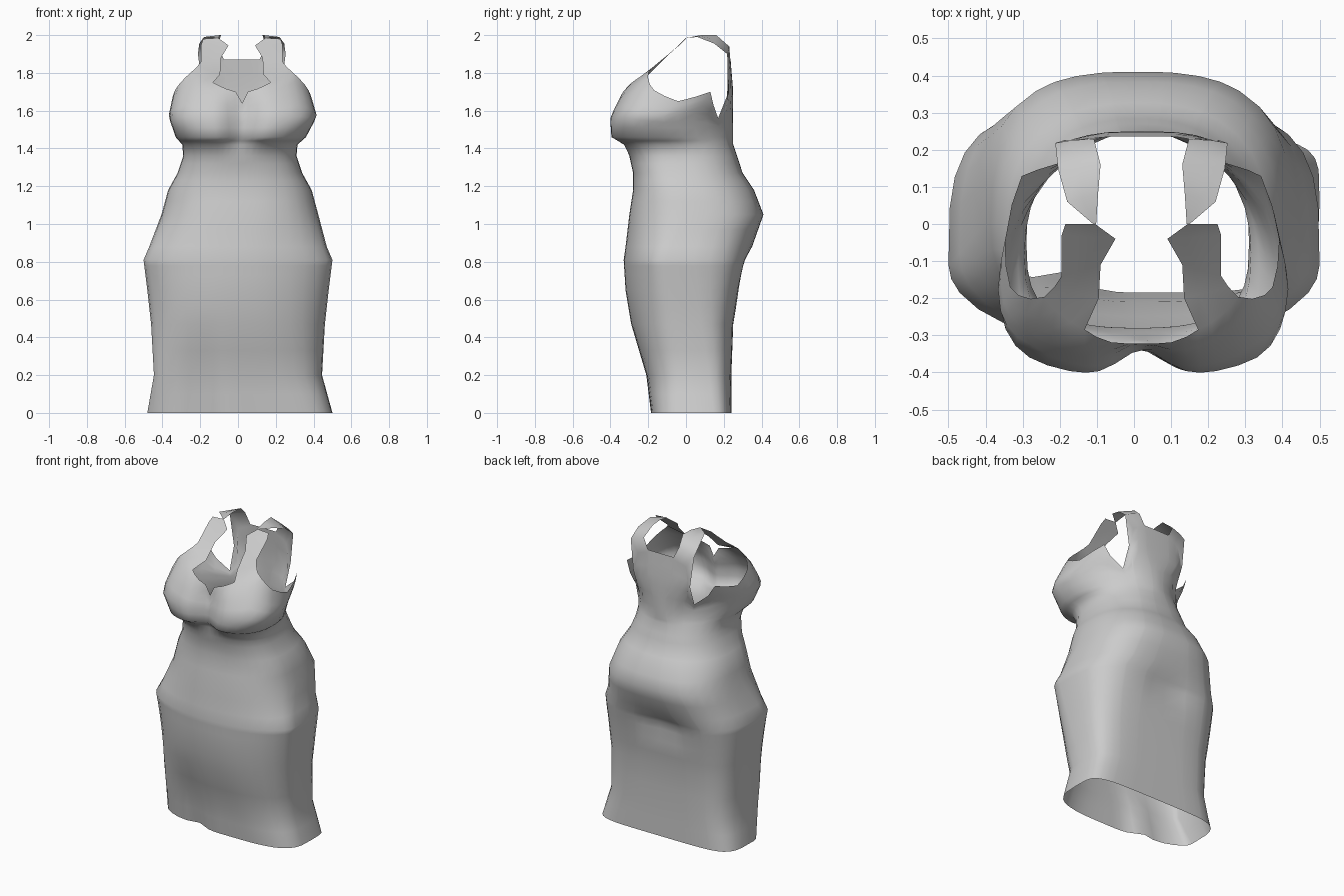
import bpy, math
from mathutils import Vector

# Ring table: z, centre x, half width, front y, back y, widest y, front power, back power
RINGS = [
    (0.00, 0.01, 0.490, -0.185, 0.24, 0.06, 3.8, 5.0),
    (0.20, 0.00, 0.445, -0.21, 0.24, 0.03, 2.9, 4.5),
    (0.47, 0.00, 0.460, -0.29, 0.25, -0.04, 2.3, 4.2),
    (0.65, 0.00, 0.480, -0.32, 0.28, -0.08, 2.1, 4.0),
    (0.81, 0.00, 0.500, -0.33, 0.32, -0.11, 2.0, 3.6),
    (0.88, 0.00, 0.470, -0.32, 0.35, -0.08, 2.1, 3.2),
    (1.05, 0.01, 0.415, -0.30, 0.41, 0.00, 2.4, 2.8),
    (1.18, 0.01, 0.380, -0.28, 0.36, 0.00, 2.5, 2.5),
    (1.27, 0.01, 0.330, -0.28, 0.30, -0.02, 2.7, 2.4),
    (1.36, 0.01, 0.300, -0.30, 0.27, -0.05, 2.8, 2.4),
    (1.42, 0.01, 0.305, -0.34, 0.25, -0.08, 2.7, 2.2),
    (1.46, 0.015, 0.345, -0.41, 0.25, -0.14, 2.6, 1.9),
    (1.57, 0.025, 0.393, -0.41, 0.25, -0.18, 2.8, 1.8),
    (1.70, 0.02, 0.360, -0.34, 0.25, -0.10, 3.0, 3.0),
    (1.82, 0.02, 0.315, -0.22, 0.24, -0.04, 3.5, 3.0),
    (1.95, 0.02, 0.490, -0.15, 0.23, -0.03, 3.5, 3.0),
]
# Top edge: angle (front -90, back 90) and height: neckline, armhole, back
EDGE = [(-90, 1.64), (-88.5, 1.70), (-74, 1.75), (-45, 1.81), (-20, 1.74), (9, 1.65),
        (32, 1.70), (56, 1.56), (64, 1.70), (66, 1.90), (82, 1.94), (83, 1.87), (90, 1.87)]
HALF = [-90, -88.5, -84, -79, -74, -67, -56, -45, -33, -20, -10, 0, 9, 20, 32,
        44, 56, 64, 66, 74, 82, 83, 86.5, 90]


def lerp_rows(rows, t):
    """Linear interpolation of a table by its first column."""
    for a, b in zip(rows, rows[1:]):
        if t <= b[0]:
            k = (t - a[0]) / (b[0] - a[0])
            return [p + (q - p) * k for p, q in zip(a, b)]
    return list(rows[-1])


def body_point(angle, side, z):
    _, xc, w, yf, yb, ym, nf, nb = lerp_rows(RINGS, z)
    a = math.radians(angle)
    if side < 0:
        # the skirt's left corner is further forward and more pointed
        k = min(1, max(0, (0.7 - z) / 0.3)) * max(0, math.cos(a))
        ym += (-0.11 + 0.08 * max(0, 1 - z / 0.2) - ym) * k
        nf += (2.1 - nf) * min(1, max(0, (0.7 - z) / 0.3))
    n, depth = (nf, yf - ym) if angle < 0 else (nb, yb - ym)
    x = w * max(math.cos(a), 0) ** (2 / n)
    y = ym + depth * abs(math.sin(a)) ** (2 / n)
    if angle < 0:
        # cleavage between the cups
        fade = max(0, min(1, (z - 1.40) / 0.05, (1.74 - z) / 0.14))
        y += 0.07 * math.exp(-(x / 0.085) ** 2) * fade
        # soft fold on the left of the skirt front
        if side < 0:
            y += 0.04 * math.exp(-((x - 0.2) / 0.07) ** 2) * max(0, 1 - z / 0.5)
    else:
        # crease under the seat
        y -= 0.04 * math.exp(-((side * x + 0.04) / 0.17) ** 2) * max(0, 1 - abs(z - 0.76) / 0.12)
    return Vector((xc + side * x, y, z))


columns = [(a, 1) for a in HALF] + [(a, -1) for a in HALF[-2:0:-1]]
levels = [0, .1, .2, .33, .47, .56, .65, .73, .78, .81, .88, .97, 1.05, 1.12, 1.18, 1.23,
          1.27, 1.32, 1.36, 1.42, 1.44, 1.46, 1.51]
TOP_STEPS = 5
verts, faces = [], []

# Skirt and bodice as one lofted sheet, the last rows rising to the shaped edge
for z in levels:
    verts += [body_point(a, s, z) for a, s in columns]
for k in range(1, TOP_STEPS + 1):
    for a, s in columns:
        top = lerp_rows(EDGE, a)[1]
        verts.append(body_point(a, s, 1.51 + (top - 1.51) * k / TOP_STEPS))
n = len(columns)
rows = len(levels) + TOP_STEPS
for r in range(rows - 1):
    for c in range(n):
        d = (c + 1) % n
        faces.append((r * n + c, r * n + d, (r + 1) * n + d, (r + 1) * n + c))


def strap(first, last, side, pairs):
    """Strip growing from the body edge between two angles through pairs of edge points."""
    base = [(rows - 1) * n + columns.index((a, side)) for a in HALF if first <= a <= last]
    for begin, end in pairs:
        p, q = Vector(begin), Vector(end)
        start = len(verts)
        for i in range(len(base)):
            v = p.lerp(q, i / (len(base) - 1))
            verts.append(Vector((0.02 + side * v.x, v.y, v.z)))
        new = list(range(start, start + len(base)))
        for i in range(len(base) - 1):
            f = (base[i], base[i + 1], new[i + 1], new[i])
            faces.append(f if side > 0 else f[::-1])
        base = new


# Front and back shoulder straps
for side in (1, -1):
    strap(-74, -45, side, [((.115, -.20, 1.79), (.235, -.17, 1.835)),
                           ((.11, -.11, 1.88), (.215, -.14, 1.86)),
                           ((.07, -.04, 1.945), (.215, -.03, 1.95)),
                           ((.125, 0, 1.985), (.205, 0, 1.98))])
    strap(66, 82, side, [((.225, .15, 1.955), (.11, .16, 2.0)),
                         ((.20, .06, 1.99), (.117, .08, 2.0)),
                         ((.13, 0, 1.985), (.122, 0, 1.985))])

mesh = bpy.data.meshes.new("dress")
mesh.from_pydata(verts, [], faces)
mesh.update()
dress = bpy.data.objects.new("dress", mesh)
bpy.context.collection.objects.link(dress)

# Plain grey cloth
cloth = bpy.data.materials.new("grey cloth")
cloth.diffuse_color = (0.6, 0.6, 0.6, 1)
mesh.materials.append(cloth)

bpy.context.view_layer.objects.active = dress
dress.select_set(True)
bpy.ops.object.shade_smooth_by_angle(angle=math.radians(60))
